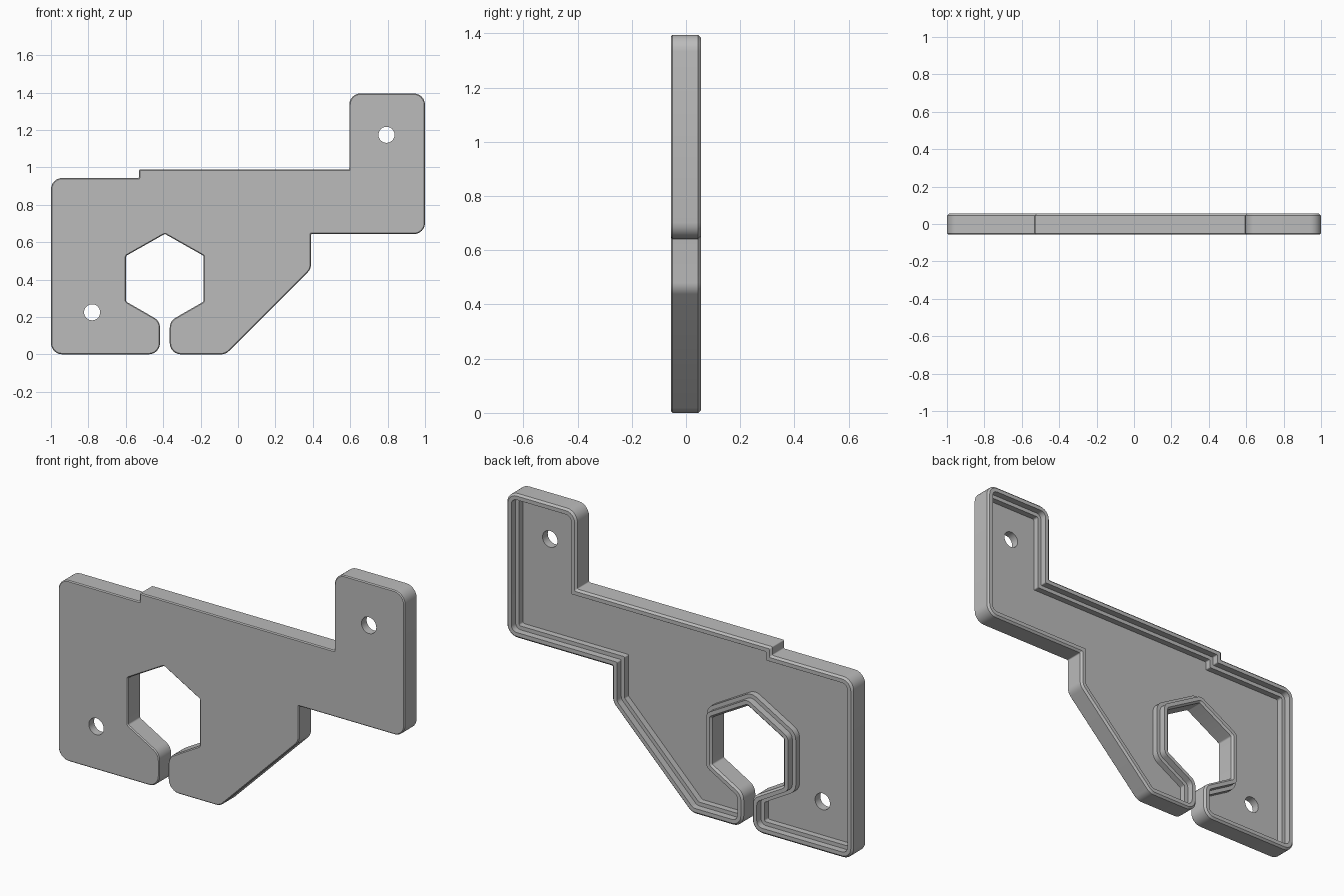
import bpy
import bmesh
from math import cos, sin, tan, tau
from mathutils import Vector

cube = bpy.data.objects.get("Cube")
if cube:
    bpy.data.objects.remove(cube, do_unlink=True)

SHARP = 0.006   # corners of this radius stay sharp at every inset
BIG = 0.06
STEPS = 6

# Outline, counter-clockwise in x and z, with corner radius
OUTLINE = [
    (-1, 0, BIG), (-0.417, 0, BIG),
    # left jaw and hexagonal opening
    (-0.417, 0.178, BIG), (-0.598, 0.282, 0.01), (-0.598, 0.527, 0.01),
    (-0.391, 0.644, 0.01), (-0.184, 0.527, 0.01), (-0.184, 0.282, 0.01),
    (-0.365, 0.178, BIG), (-0.365, 0, BIG),
    # slanted foot, then upright tab
    (-0.066, 0, BIG), (0.39, 0.456, BIG), (0.39, 0.643, SHARP),
    (1, 0.643, BIG), (1, 1.395, BIG), (0.595, 1.395, BIG),
    # top edge with its small step
    (0.595, 0.988, SHARP), (-0.53, 0.988, SHARP), (-0.53, 0.943, SHARP),
    (-1, 0.943, BIG),
]
HOLES = [(0.794, 1.174), (-0.78, 0.225)]
HOLE_RADIUS = 0.043
FRONT, FLOOR, LEDGE, BACK = -0.055, -0.012, 0.02, 0.055


def inset_outline(d):
    """Offset the outline inward by d and round its corners."""
    pts = [Vector(p[:2]) for p in OUTLINE]
    result = []
    for i, p in enumerate(pts):
        a = (p - pts[i - 1]).normalized()
        b = (pts[(i + 1) % len(pts)] - p).normalized()
        turn = b.angle_signed(a)
        na, nb = Vector((-a.y, a.x)), Vector((-b.y, b.x))
        corner = p + (na + nb) * d / (1 + na.dot(nb))
        convex = a.x * b.y - a.y * b.x > 0
        r = OUTLINE[i][2]
        if r > SHARP:
            r = max(r - d if convex else r + d, SHARP)
        t = r * tan(abs(turn) / 2)
        side = 1 if convex else -1
        centre = corner - a * t + na * r * side
        for k in range(STEPS + 1):
            ang = abs(turn) * k / STEPS
            result.append(centre + (a * sin(ang) - na * side * cos(ang)) * r)
    return result


def add_loop(bm, points, y):
    verts = [bm.verts.new((p.x, y, p.y)) for p in points]
    edges = [bm.edges.new((v, verts[(i + 1) % len(verts)]))
             for i, v in enumerate(verts)]
    return verts, edges


def bridge(bm, one, two):
    n = len(one)
    for i in range(n):
        j = (i + 1) % n
        bm.faces.new((one[i], one[j], two[j], two[i]))


# Bracket: front face, outer wall, chamfered rim, inner ledge, recessed floor
SECTION = [(0.005, FRONT), (0, FRONT + 0.005), (0, BACK - 0.01),
           (0.01, BACK), (0.03, BACK), (0.03, LEDGE),
           (0.05, LEDGE), (0.05, FLOOR)]
bm = bmesh.new()
loops = [add_loop(bm, inset_outline(d), y) for d, y in SECTION]
for one, two in zip(loops, loops[1:]):
    bridge(bm, one[0], two[0])

# Screw holes through the floor
front_edges, floor_edges = list(loops[0][1]), list(loops[-1][1])
for x, z in HOLES:
    ring = [Vector((x + HOLE_RADIUS * cos(tau * k / 32),
                    z + HOLE_RADIUS * sin(tau * k / 32))) for k in range(32)]
    near, far = add_loop(bm, ring, FRONT), add_loop(bm, ring, FLOOR)
    bridge(bm, near[0], far[0])
    front_edges += near[1]
    floor_edges += far[1]
for edges, facing in ((front_edges, -1), (floor_edges, 1)):
    bmesh.ops.triangle_fill(bm, edges=edges, use_beauty=True,
                            use_dissolve=False, normal=(0, facing, 0))
bmesh.ops.recalc_face_normals(bm, faces=bm.faces)

mesh = bpy.data.meshes.new("bracket_plate")
bm.to_mesh(mesh)
bm.free()

# Plain grey material
grey = bpy.data.materials.new("plain grey")
grey.use_nodes = True
colour = (0.5, 0.5, 0.5, 1)
grey.diffuse_color = colour
grey.node_tree.nodes["Principled BSDF"].inputs["Base Color"].default_value = colour
mesh.materials.append(grey)

plate = bpy.data.objects.new("bracket_plate", mesh)
bpy.context.collection.objects.link(plate)
bpy.ops.object.select_all(action="DESELECT")
plate.select_set(True)
bpy.context.view_layer.objects.active = plate
bpy.ops.object.shade_smooth_by_angle(angle=0.5)
